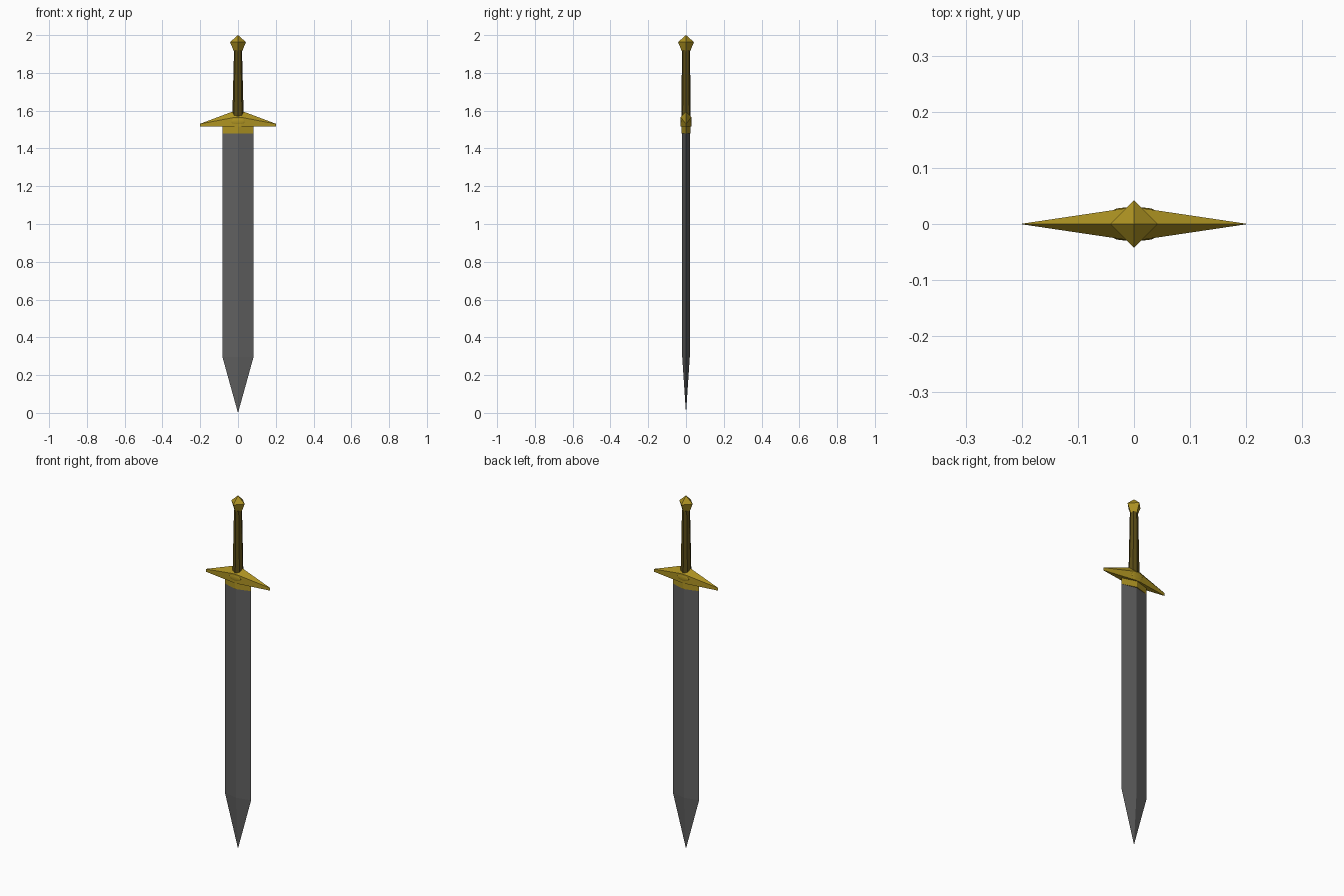
import bpy, bmesh, math

if "Cube" in bpy.data.objects:
    bpy.data.objects.remove(bpy.data.objects["Cube"])


def material(name, rgb):
    m = bpy.data.materials.new(name)
    m.diffuse_color = (*rgb, 1)
    m.use_nodes = True
    m.node_tree.nodes["Principled BSDF"].inputs["Base Color"].default_value = m.diffuse_color
    return m


STEEL = material("dark steel", (0.115, 0.115, 0.115))
GOLD = material("gold", (0.42, 0.29, 0.016))
GRIP = material("dark bronze", (0.10, 0.07, 0.008))


def loft(name, rings, mat):
    """Skin a stack of rings that all have the same point count, with end caps."""
    bm = bmesh.new()
    loops = [[bm.verts.new(p) for p in ring] for ring in rings]
    n = len(loops[0])
    for a, b in zip(loops, loops[1:]):
        for i in range(n):
            j = (i + 1) % n
            bm.faces.new((a[i], a[j], b[j], b[i]))
    bm.faces.new(loops[0][::-1])
    bm.faces.new(loops[-1])
    bmesh.ops.remove_doubles(bm, verts=bm.verts, dist=1e-5)
    bmesh.ops.recalc_face_normals(bm, faces=bm.faces)
    me = bpy.data.meshes.new(name)
    bm.to_mesh(me)
    bm.free()
    me.materials.append(mat)
    ob = bpy.data.objects.new(name, me)
    bpy.context.collection.objects.link(ob)
    return ob


def ring(rx, ry, z, n=4):
    return [(rx * math.cos(math.tau * i / n), ry * math.sin(math.tau * i / n), z)
            for i in range(n)]


# Blade: diamond section running down to a point
loft("blade", [ring(0.0002, 0.0002, 0), ring(0.082, 0.02, 0.295),
               ring(0.082, 0.02, 1.5)], STEEL)

# Collar where the blade meets the guard
loft("collar", [ring(0.083, 0.025, 1.48), ring(0.083, 0.025, 1.53)], GOLD)


# Crossguard: ridged section tapering to thin upright tips
def guard_section(x, w, shoulder, top):
    return [(x, -w, 1.515), (x, w, 1.515), (x, w, shoulder),
            (x, 0, top), (x, -w, shoulder)]


loft("crossguard", [guard_section(-0.2, 0.0005, 1.53, 1.531),
                    guard_section(-0.015, 0.028, 1.565, 1.6),
                    guard_section(0.015, 0.028, 1.565, 1.6),
                    guard_section(0.2, 0.0005, 1.53, 1.531)], GOLD)

# Low oval boss on each face of the guard
for side, label in ((-1, "front"), (1, "back")):
    bpy.ops.mesh.primitive_uv_sphere_add(segments=16, ring_count=8,
                                         location=(0, side * 0.025, 1.543))
    boss = bpy.context.object
    boss.name = label + "_boss"
    boss.scale = (0.036, 0.005, 0.018)
    boss.data.materials.append(GOLD)
    bpy.ops.object.shade_smooth()

# Tapered eight-sided grip
loft("grip", [ring(0.03, 0.025, 1.57, 8), ring(0.021, 0.021, 1.92, 8)], GRIP)

# Four-sided pommel
loft("pommel", [ring(0.022, 0.022, 1.914), ring(0.042, 0.042, 1.963),
                ring(0.0003, 0.0003, 2.0)], GOLD)
